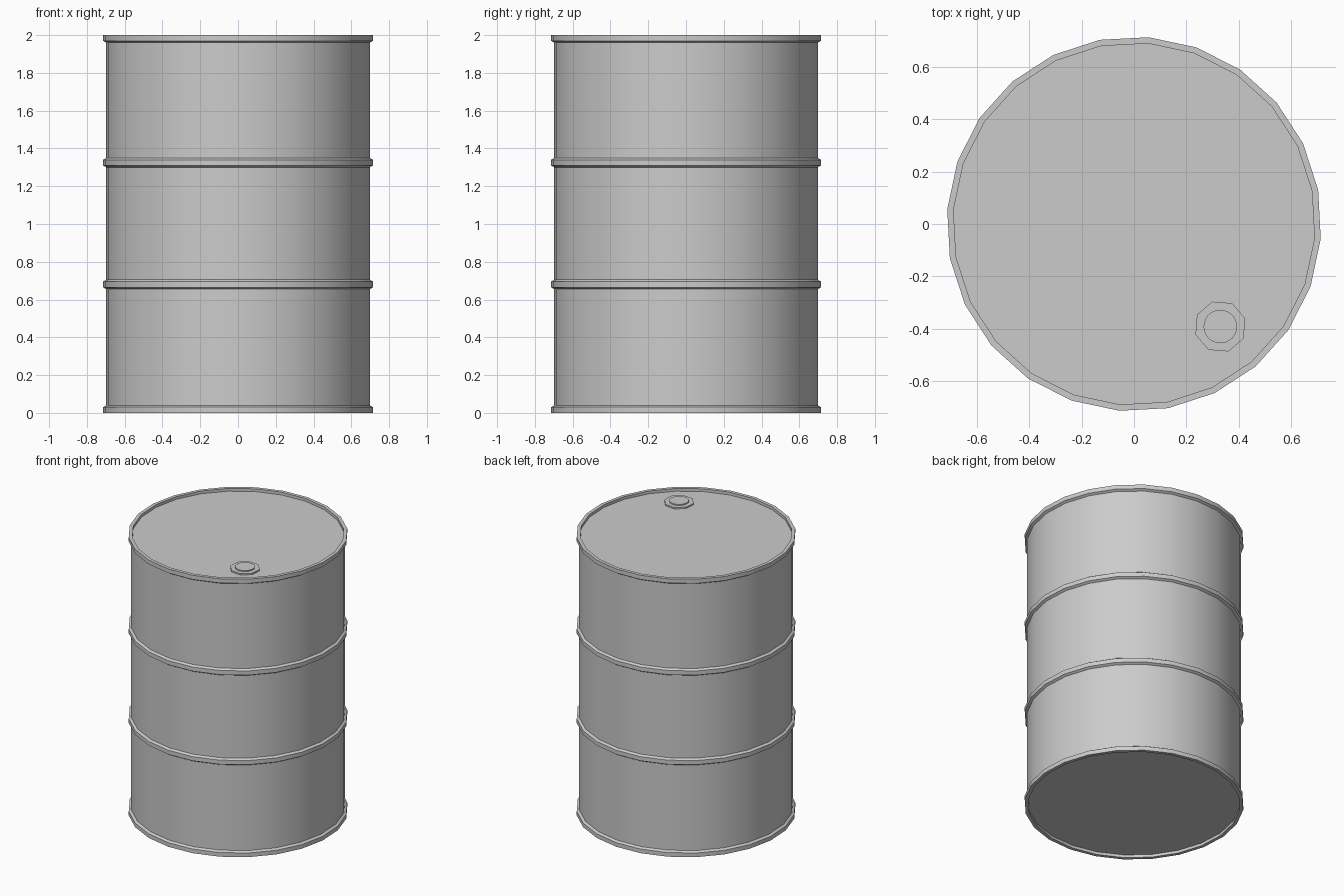
import bpy
import math

SIDES = 24
TURN = math.radians(10.5)
BODY, HOOP, LIP = 0.70, 0.716, 0.692
LID_Z = 1.98

old = bpy.data.objects.get("Cube")
if old:
    bpy.data.objects.remove(old, do_unlink=True)

steel = bpy.data.materials.new("grey steel")
steel.use_nodes = True
steel.diffuse_color = (0.6, 0.6, 0.6, 1)
steel.node_tree.nodes["Principled BSDF"].inputs["Base Color"].default_value = (0.6, 0.6, 0.6, 1)


def lathe(name, profile, sides, turn=0.0, centre=(0, 0)):
    """Spin a (radius, z) profile into a closed solid with flat end caps."""
    verts, faces = [], []
    for r, z in profile:
        for i in range(sides):
            a = turn + math.tau * i / sides
            verts.append((r * math.cos(a), r * math.sin(a), z))
    for k in range(len(profile) - 1):
        for i in range(sides):
            j = (i + 1) % sides
            a, b = k * sides, (k + 1) * sides
            faces.append((a + i, a + j, b + j, b + i))
    last = (len(profile) - 1) * sides
    faces.append(tuple(reversed(range(sides))))
    faces.append(tuple(range(last, last + sides)))
    mesh = bpy.data.meshes.new(name)
    mesh.from_pydata(verts, [], faces)
    mesh.materials.append(steel)
    obj = bpy.data.objects.new(name, mesh)
    obj.location = (centre[0], centre[1], 0)
    bpy.context.collection.objects.link(obj)
    bpy.ops.object.select_all(action='DESELECT')
    obj.select_set(True)
    bpy.context.view_layer.objects.active = obj
    bpy.ops.object.shade_smooth_by_angle(angle=math.radians(30))
    return obj


def hoop(z):
    """Profile of one chamfered rolling hoop centred on height z."""
    return [(BODY, z - 0.025), (HOOP, z - 0.015), (HOOP, z + 0.015), (BODY, z + 0.025)]


# Drum: recessed base, bottom rim, two hoops, top rim, recessed lid
profile = [(LIP, 2 - LID_Z), (LIP, 0), (HOOP, 0), (HOOP, 0.03), (BODY, 0.04)]
profile += hoop(0.68) + hoop(1.325)
profile += [(BODY, 1.96), (HOOP, 1.97), (HOOP, 2), (LIP, 2), (LIP, LID_Z)]
lathe("drum", profile, SIDES, TURN)

# Filler bung: octagonal collar with a round plug
spot = (0.33, -0.392)
lathe("bung_collar", [(0.1, LID_Z - 0.01), (0.1, LID_Z + 0.01)], 8, math.radians(18), spot)
lathe("bung_plug", [(0.064, LID_Z), (0.064, LID_Z + 0.018)], 24, 0, spot)
